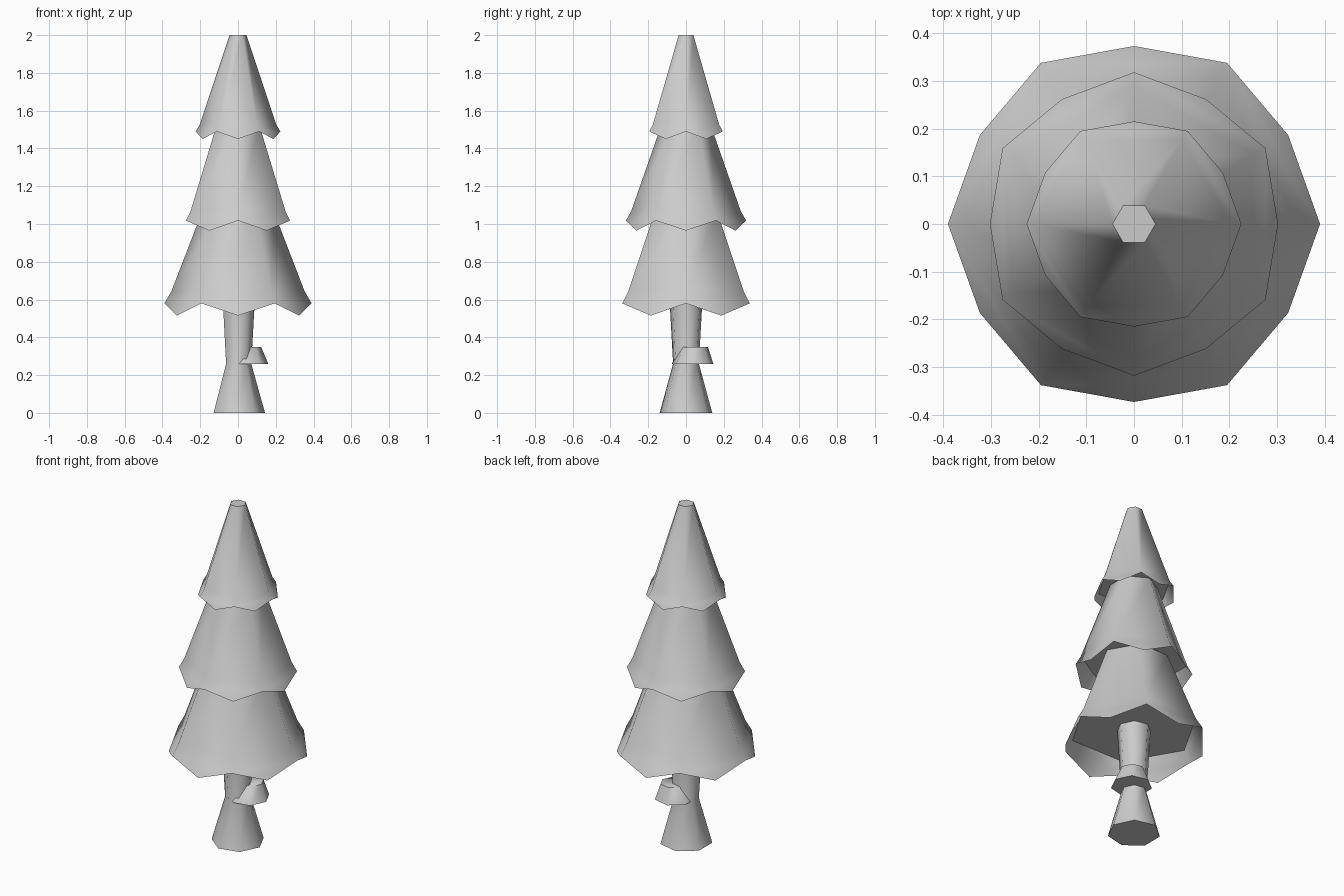
import bpy, bmesh, math

if "Cube" in bpy.data.objects:
    bpy.data.objects.remove(bpy.data.objects["Cube"])


def ring(bm, n, r, z, turn=0.0, cx=0.0, cy=0.0):
    return [bm.verts.new((cx + r * math.cos(turn + math.tau * i / n),
                          cy + r * math.sin(turn + math.tau * i / n), z)) for i in range(n)]


def bridge(bm, low, high):
    n = len(low)
    for i in range(n):
        j = (i + 1) % n
        bm.faces.new((low[i], low[j], high[j], high[i]))


def finish(bm, name):
    me = bpy.data.meshes.new(name)
    bm.to_mesh(me)
    bm.free()
    ob = bpy.data.objects.new(name, me)
    bpy.context.collection.objects.link(ob)
    bpy.ops.object.select_all(action='DESELECT')
    ob.select_set(True)
    bpy.context.view_layer.objects.active = ob
    bpy.ops.object.shade_smooth_by_angle(angle=math.radians(65))


def loft(name, n, sections):
    """Closed solid through rings given as (radius, z, centre x, centre y)."""
    bm = bmesh.new()
    rings = [ring(bm, n, r, z, 0, cx, cy) for r, z, cx, cy in sections]
    for a, b in zip(rings, rings[1:]):
        bridge(bm, a, b)
    bm.faces.new(rings[0][::-1])
    bm.faces.new(rings[-1])
    finish(bm, name)


def foliage(name, turn, top, base, corner, point):
    """Six-sided cone with a thin pointed skirt; each pair is (radius, z)."""
    bm = bmesh.new()
    t = ring(bm, 6, *top, turn)
    b = ring(bm, 6, *base, turn)
    bridge(bm, b, t)
    bm.faces.new(t)
    # underside
    bm.faces.new(ring(bm, 6, *base, turn)[::-1])
    # skirt: corners and hanging points alternate
    c = ring(bm, 6, *corner, turn)
    p = ring(bm, 6, *point, turn + math.pi / 6)
    for i in range(6):
        j = (i + 1) % 6
        bm.faces.new((c[i], c[j], b[j], b[i]))
        bm.faces.new((c[i], p[i], c[j]))
    finish(bm, name)


# Trunk with flared foot
loft("trunk", 7, [(0.143, 0, 0, 0), (0.07, 0.26, 0, 0), (0.092, 0.645, 0, 0)])

# Shelf growth on the side of the trunk
loft("trunk_shelf", 7, [(0.113, 0.26, 0.047, 0.035), (0.07, 0.35, 0.052, 0.047)])

# Three foliage tiers, the middle one turned by half a side
foliage("foliage_lower", 0, (0.19, 1.066), (0.352, 0.645), (0.39, 0.58), (0.373, 0.515))
foliage("foliage_middle", math.pi / 6, (0.13, 1.525), (0.29, 1.068), (0.318, 1.018), (0.302, 0.965))
foliage("foliage_upper", 0, (0.045, 2.0), (0.203, 1.525), (0.225, 1.49), (0.215, 1.45))
